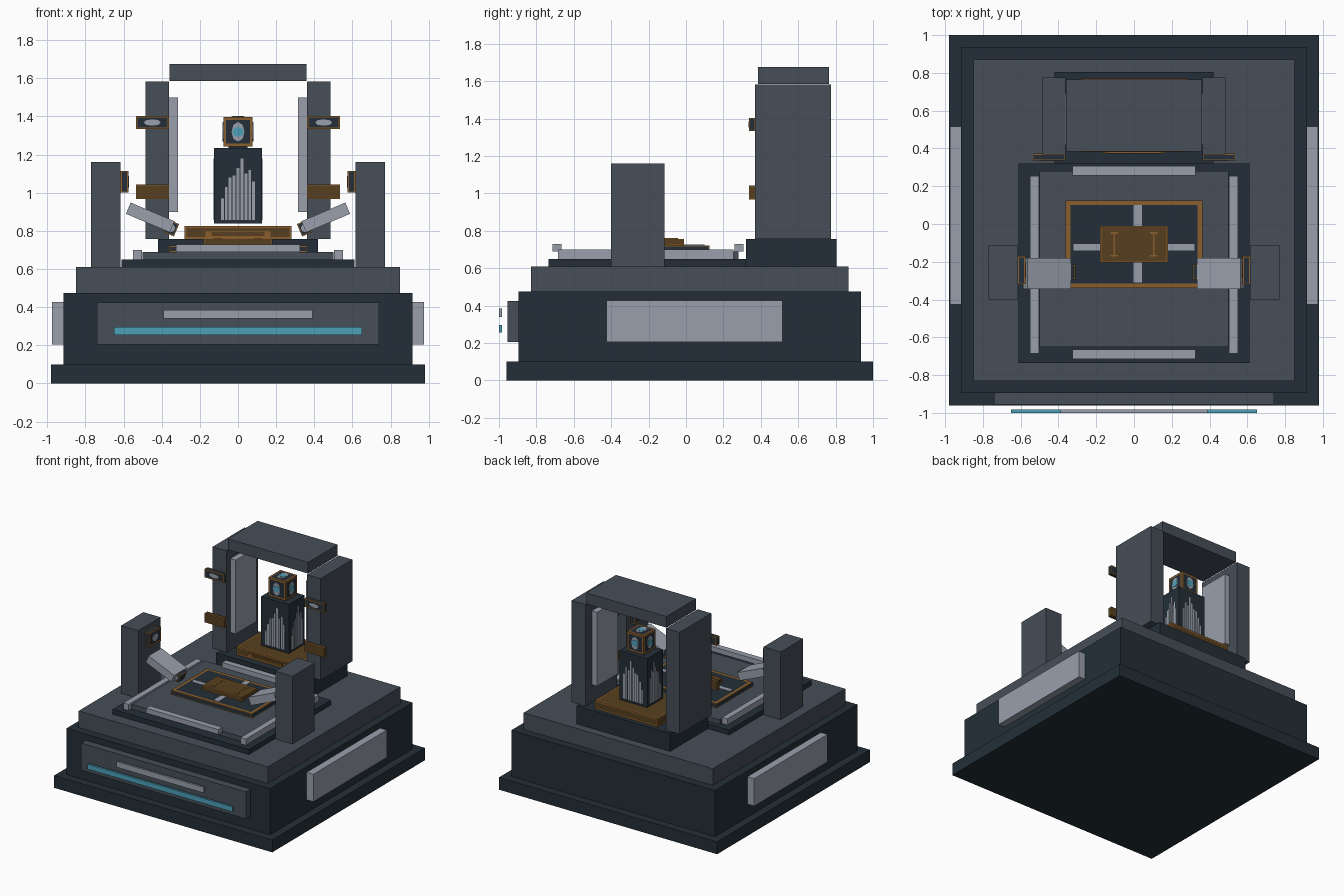
import bpy, bmesh, math
from mathutils import Matrix, Vector

cube = bpy.data.objects.get("Cube")
if cube:
    bpy.data.objects.remove(cube, do_unlink=True)


def material(name, *rgb):
    lin = [((c / 255 + 0.055) / 1.055) ** 2.4 for c in rgb] + [1.0]
    m = bpy.data.materials.new(name)
    m.use_nodes = True
    m.diffuse_color = lin
    bsdf = next(n for n in m.node_tree.nodes if n.type == 'BSDF_PRINCIPLED')
    bsdf.inputs["Base Color"].default_value = lin
    return m


DARK = material("dark slate", 35, 47, 56)
GREY = material("steel grey", 70, 78, 88)
SILVER = material("pale silver", 153, 159, 171)
CYAN = material("cyan light", 76, 160, 185)
BROWN = material("dark bronze", 86, 63, 30)
ORANGE = material("copper orange", 138, 95, 45)


def finish(name, bm, mats):
    mesh = bpy.data.meshes.new(name)
    bm.to_mesh(mesh)
    bm.free()
    for m in mats:
        mesh.materials.append(m)
    ob = bpy.data.objects.new(name, mesh)
    bpy.context.collection.objects.link(ob)
    return ob


def box(name, x, y, z, mat, border=0, frame=ORANGE, tilt=0):
    """Box from axis ranges; a border insets every face with a frame colour."""
    centre = Vector((sum(x) / 2, sum(y) / 2, sum(z) / 2))
    size = (abs(x[1] - x[0]), y[1] - y[0], z[1] - z[0])
    bm = bmesh.new()
    bmesh.ops.create_cube(bm, size=1)
    bmesh.ops.scale(bm, vec=size, verts=bm.verts)
    if border:
        for f in list(bm.faces):
            shortest = min(e.calc_length() for e in f.edges)
            ring = bmesh.ops.inset_individual(
                bm, faces=[f], thickness=min(border, shortest * 0.22))
            for r in ring["faces"]:
                r.material_index = 1
            f.material_index = 0
    bm.transform(Matrix.Translation(centre) @ Matrix.Rotation(tilt, 4, 'Y'))
    return finish(name, bm, [mat, frame])


def patch(name, centre, normal, rx, ry, mat, depth=0.006):
    """Thin faceted oval plate lying on a face."""
    bm = bmesh.new()
    bmesh.ops.create_cone(bm, cap_ends=True, segments=8, radius1=1,
                          radius2=1, depth=depth)
    turn = Vector(normal).to_track_quat('Z', 'Y').to_matrix().to_4x4()
    bm.transform(Matrix.Translation(centre) @ turn
                 @ Matrix.Diagonal((rx, ry, 1, 1)))
    return finish(name, bm, [mat])


def span(c, half):
    return (c - half, c + half)


# Stepped base
box("base_plinth", span(0, .98), (-.96, 1), (0, .1), DARK)
box("base_body", span(0, .915), (-.895, .935), (.1, .475), DARK)
box("deck", span(0, .85), (-.83, .87), (.475, .61), GREY)

# Front panel with light strips
box("front_panel", span(0, .74), (-.955, -.895), (.205, .425), GREY)
box("front_light_strip", span(0, .65), (-1, -.983), (.255, .295), CYAN)
box("front_silver_strip", span(0, .39), (-1, -.983), (.34, .385), SILVER)

# Work table
box("table_plate", span(0, .612), (-.735, .32), (.61, .65), DARK)
box("table_bed", span(0, .5), (-.65, .28), (.65, .688), GREY)
for label, y in (("front", -.69), ("rear", .283)):
    box(label + "_rail", span(0, .325), span(y, .025), (.688, .728), SILVER)
box("work_tray", span(0, .362), (-.34, .125), (.688, .722), DARK, .035)
for label, y in (("front", (-.31, -.205)), ("rear", (-.01, .1))):
    box(label + "_tray_stripe", span(.02, .022), y, (.72, .726), SILVER)
box("workpiece", span(0, .18), (-.205, -.01), (.722, .757), BROWN, .01)

# Gantry plinth, beam and machine base
box("gantry_plinth", span(0, .42), (.32, .805), (.61, .757), DARK)
box("gantry_beam", span(0, .36), (.385, .765), (1.585, 1.675), GREY)
box("tower_base", span(0, .28), (.38, .77), (.757, .825), BROWN, .018)
box("tower_base_front_inset", span(0, .17), (.375, .38), (.768, .8), ORANGE)
box("tower_base_front_core", span(0, .14), (.372, .376), (.773, .795), BROWN)

# Mirrored parts
for s, side in ((1, "left"), (-1, "right")):
    def mx(a, b):
        return (min(s * a, s * b), max(s * a, s * b))

    box(side + "_side_panel", mx(.915, .975), (-.425, .517), (.205, .428), SILVER)
    box(side + "_table_rail", mx(.503, .55), (-.685, .255), (.65, .7), SILVER)
    box(side + "_tray_stripe", mx(.18, .32), span(-.122, .017), (.72, .726), SILVER)

    # Bracket marks on the workpiece
    box(side + "_bracket_stem", mx(.1, .108), span(-.108, .06), (.755, .76), ORANGE)
    for y in (-.168, -.048):
        box(side + "_bracket_tip", mx(.085, .125), span(y, .005), (.755, .76), ORANGE)

    # Gantry post with its inner panel and two clamps
    box(side + "_gantry_post", mx(.362, .485), (.368, .775), (.757, 1.583), GREY)
    box(side + "_post_inner_panel", mx(.315, .362), (.42, .69), (.9, 1.5), SILVER)
    box(side + "_upper_clamp", mx(.362, .535), (.337, .372), (1.333, 1.402), DARK, .012)
    patch(side + "_upper_clamp_mark", (s * .449, .336, 1.368), (0, -1, 0),
          .045, .017, SILVER)
    box(side + "_lower_clamp", mx(.362, .535), (.337, .372), (.968, 1.042), BROWN, .006)

    # Side pillar with a framed sensor on its inner face
    box(side + "_pillar", mx(.615, .77), (-.4, -.115), (.61, 1.16), GREY)
    box(side + "_sensor", mx(.575, .615), (-.318, -.17), (1, 1.115), DARK, .018)
    patch(side + "_sensor_mark", (s * .574, -.244, 1.058), (-s, 0, 0),
          .038, .03, SILVER)

    # Tilted arm and its tool tip
    tilt = -s * math.radians(23)
    box(side + "_arm", mx(.335, .585), (-.345, -.18), (.838, .902), SILVER, tilt=tilt)
    box(side + "_arm_tool", mx(.32, .38), (-.295, -.215), (.78, .85), DARK, .008, tilt=tilt)
    patch(side + "_arm_tool_mark", (s * .35, -.296, .815), (0, -1, 0),
          .02, .022, SILVER)

# Tower and framed head
TY = .575
box("tower", span(0, .125), span(TY, .1), (.838, 1.235), DARK)
box("head_neck", span(0, .05), span(TY, .05), (1.23, 1.25), DARK)
box("head", span(0, .076), span(TY, .076), (1.243, 1.396), DARK, .02)

# Stepped silver bars on all four tower faces
heights = (.97, 1.03, 1.08, 1.09, 1.13, 1.18, 1.1, 1.12, 1.06)
for i, top in enumerate(heights):
    off = (i - 4) * .0205
    for d, side in ((-1, "front"), (1, "rear")):
        box(side + "_tower_bar", span(off, .0075), span(TY + d * .1, .003),
            (.858, top), SILVER)
    for d, side in ((-1, "right"), (1, "left")):
        box(side + "_tower_bar", span(d * .125, .003), span(TY + off * .8, .006),
            (.858, top), SILVER)

# Lens marks on the visible head faces
for n in ((1, 0, 0), (-1, 0, 0), (0, 1, 0), (0, -1, 0), (0, 0, 1)):
    c = Vector((0, TY, 1.3195)) + Vector(n) * .077
    patch("head_lens_rim", c, n, .034, .052, SILVER)
    patch("head_lens", c + Vector(n) * .002, n, .03, .026, CYAN)
